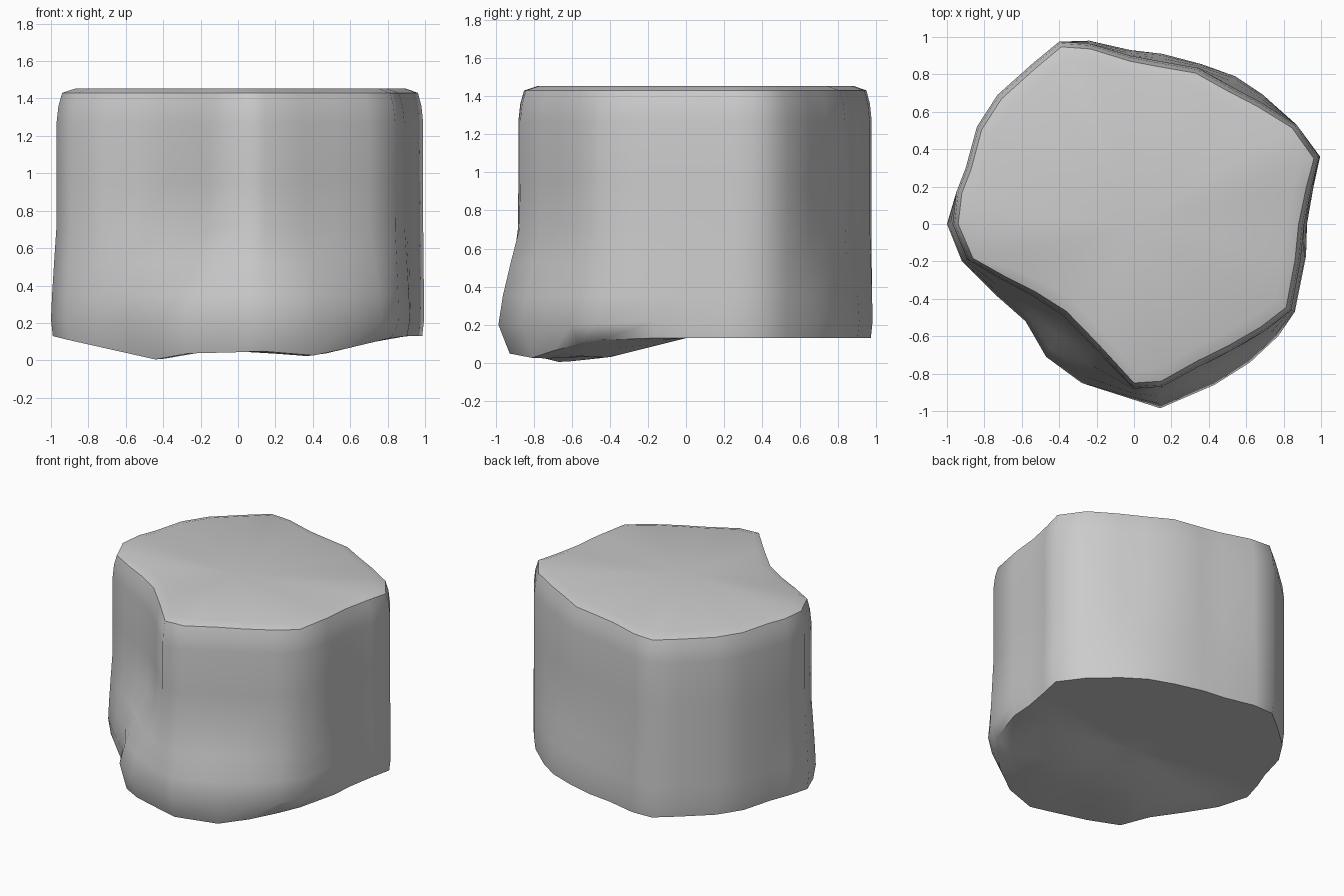
import bpy, bmesh
from mathutils import Vector

if "Cube" in bpy.data.objects:
    bpy.data.objects.remove(bpy.data.objects["Cube"])

# Outline at the foot of the rock (anticlockwise, starting at the left corner)
FOOT = [(-1, 0), (-.92, -.2), (-.75, -.37), (-.58, -.52), (-.47, -.71), (-.28, -.85),
        (0, -.94), (.14, -.985), (.43, -.86), (.62, -.74), (.77, -.6), (.86, -.47),
        (.92, -.17), (.925, 0), (.96, .2), (.995, .36), (.87, .53), (.69, .69),
        (.54, .79), (.36, .855), (.15, .91), (-.02, .93), (-.24, .98), (-.4, .975),
        (-.54, .86), (-.73, .69), (-.84, .52), (-.9, .3), (-.95, .17)]
# Outline of the upper body, cut back at the front and along the back right
UPPER = [(-.97, 0), (-.89, -.19), (-.72, -.29), (-.55, -.38), (-.38, -.49), (-.2, -.67),
         (0, -.88), (.15, -.87), (.35, -.76), (.53, -.67), (.7, -.57), (.84, -.46),
         (.89, -.2), (.91, 0), (.95, .2), (.99, .36), (.87, .53), (.68, .65),
         (.51, .74), (.34, .835), (.14, .87), (-.02, .9), (-.24, .965)] + FOOT[23:]


def lerp_table(table, t):
    for (a, va), (b, vb) in zip(table, table[1:]):
        if t <= b:
            return va + (vb - va) * min(1, max(0, (t - a) / (b - a)))
    return table[-1][1]


def underside(x, y):
    # a shallow wedge: low at the front, rising to the back and both sides
    by_depth = lerp_table([(-1, .06), (-.9, .045), (-.68, 0), (-.4, .03), (0, .13)], y)
    by_width = lerp_table([(-1, .13), (-.42, 0), (-.25, .04), (.1, .045), (.4, .02),
                           (.86, .13)], x)
    return max(by_depth, by_width)


def front(y):
    return min(1, max(0, (-y - .1) / .5))


def inset(outline, d):
    return [tuple(Vector(p) * (1 - d / Vector(p).length)) for p in outline]


def blend(t):
    return [tuple(Vector(a).lerp(Vector(b), t)) for a, b in zip(FOOT, UPPER)]


# Underside rings, ending in a chamfered foot edge
edge = [(x * k, y * k) for x, y in FOOT for k in [1 - .01 - .05 * front(y)]]
rings = [[(x * k, y * k, underside(x * k, y * k)) for x, y in edge]
         for k in (.2, .4, .6, .8, .9, 1)]
rings.append([(x, y, .22 - .02 * front(y)) for x, y in FOOT])
# Side rings, then the rounded top rim
for z, t in ((.35, .2), (.52, .55), (.7, .95), (.95, 1), (1.27, 1)):
    rings.append([(x, y, z) for x, y in blend(t)])
for d, z in ((.01, 1.36), (.03, 1.43), (.1, 1.453)):
    rings.append([(x, y, z) for x, y in inset(UPPER, d)])

# Loft the rings into one closed rock
bm = bmesh.new()
loops = [[bm.verts.new(p) for p in r] for r in rings]
n = len(FOOT)
for lo, hi in zip(loops, loops[1:]):
    for i in range(n):
        j = (i + 1) % n
        bm.faces.new((lo[i], lo[j], hi[j], hi[i]))
for loop, c in ((loops[0], (0, 0, .13)), (loops[-1], (0, 0, 1.453))):
    centre = bm.verts.new(c)
    for i in range(n):
        bm.faces.new((loop[i], loop[(i + 1) % n], centre))
bmesh.ops.recalc_face_normals(bm, faces=bm.faces)

mesh = bpy.data.meshes.new("rock")
bm.to_mesh(mesh)
bm.free()
rock = bpy.data.objects.new("rock", mesh)
bpy.context.collection.objects.link(rock)

bpy.context.view_layer.objects.active = rock
rock.select_set(True)
bpy.ops.object.shade_smooth_by_angle(angle=0.9)
